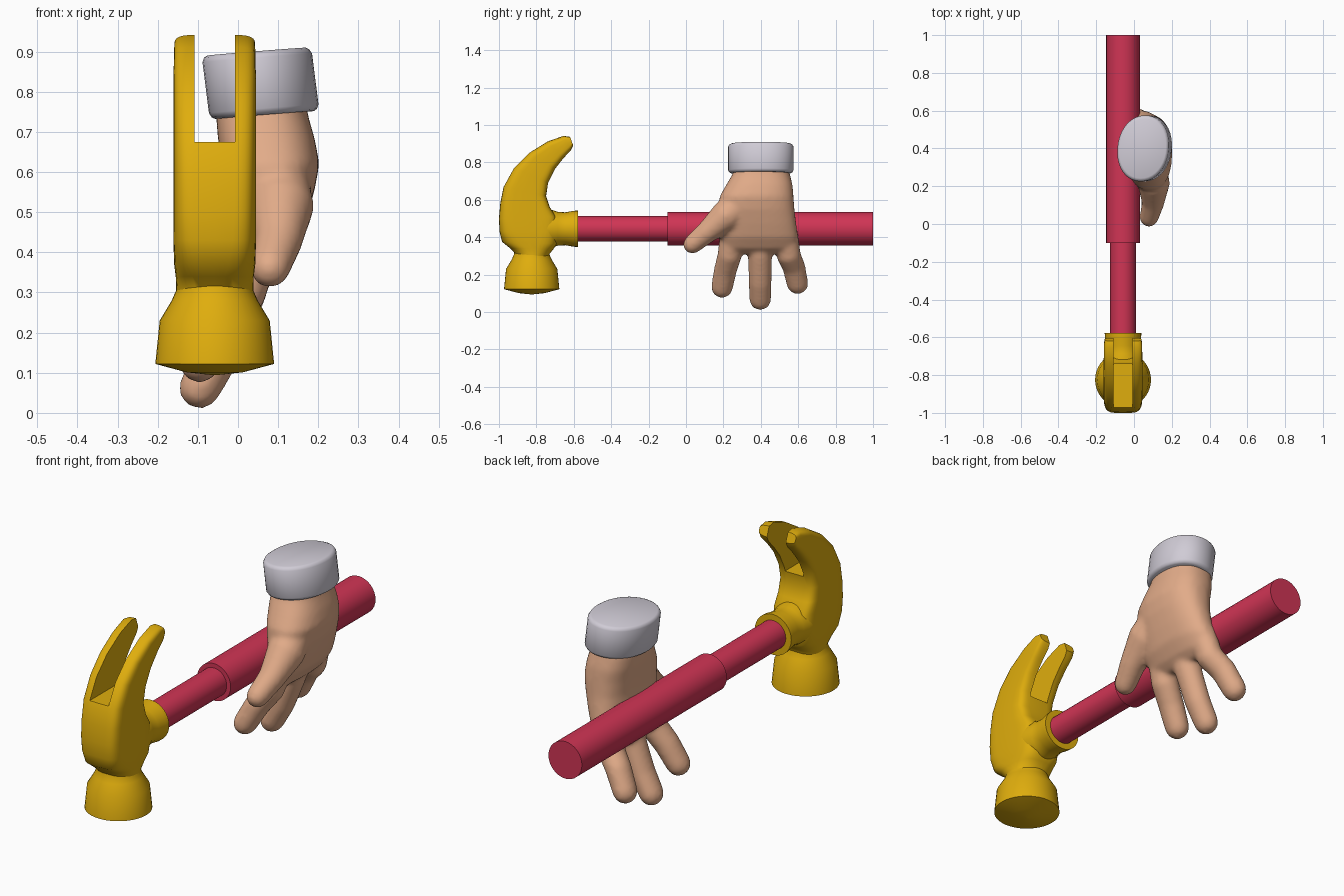
import bpy, bmesh, math
from mathutils import Vector

if "Cube" in bpy.data.objects:
    bpy.data.objects.remove(bpy.data.objects["Cube"])


def material(name, rgb):
    m = bpy.data.materials.new(name)
    m.diffuse_color = (*rgb, 1)
    m.use_nodes = True
    m.node_tree.nodes["Principled BSDF"].inputs["Base Color"].default_value = m.diffuse_color
    return m


GOLD = material("gold", (0.74, 0.42, 0.004))
RED = material("red", (0.63, 0.035, 0.09))
SKIN = material("skin", (0.76, 0.41, 0.25))
WHITE = material("cuff white", (0.63, 0.60, 0.67))
CX, CZ = -0.058, 0.445          # handle axis


def loft(name, sections, mat, n=32):
    """Each section is (centre, half axis u, half axis v, superellipse power)."""
    bm = bmesh.new()
    rings = []
    for c, u, v, p in sections:
        ring = []
        for i in range(n):
            a = 2 * math.pi * i / n
            s, t = math.cos(a), math.sin(a)
            s = math.copysign(abs(s) ** (2 / p), s)
            t = math.copysign(abs(t) ** (2 / p), t)
            ring.append(bm.verts.new(Vector(c) + Vector(u) * s + Vector(v) * t))
        rings.append(ring)
    for r, q in zip(rings, rings[1:]):
        for i in range(n):
            j = (i + 1) % n
            bm.faces.new((r[i], r[j], q[j], q[i]))
    bm.faces.new(rings[0][::-1])
    bm.faces.new(rings[-1])
    bmesh.ops.recalc_face_normals(bm, faces=bm.faces)
    me = bpy.data.meshes.new(name)
    bm.to_mesh(me)
    bm.free()
    me.materials.append(mat)
    ob = bpy.data.objects.new(name, me)
    bpy.context.collection.objects.link(ob)
    return ob


def activate(ob):
    bpy.ops.object.select_all(action='DESELECT')
    ob.select_set(True)
    bpy.context.view_layer.objects.active = ob


def smooth(ob, deg=35):
    activate(ob)
    bpy.ops.object.shade_smooth_by_angle(angle=math.radians(deg))


def apply_mod(ob, kind, **props):
    activate(ob)
    m = ob.modifiers.new(kind, kind)
    for k, v in props.items():
        setattr(m, k, v)
    bpy.ops.object.modifier_apply(modifier=m.name)


def merge(name, parts):
    activate(parts[0])
    for p in parts:
        p.select_set(True)
    bpy.ops.object.join()
    parts[0].name = name
    return parts[0]


def rod(name, profile, mat):
    """Round part along y from (y, radius) pairs."""
    return loft(name, [((CX, y, CZ), (r, 0, 0), (0, 0, r), 2) for y, r in profile], mat)


# Handle and thicker grip
smooth(rod("handle", [(-0.7, 0.068), (-0.05, 0.068)], RED))
smooth(rod("grip", [(-0.1, 0.089), (1.0, 0.089)], RED))

# Head body and claw: front point, back point, half width, squareness
HEAD = [((-0.91, 0.26), (-0.735, 0.26), 0.098, 2),
        ((-0.912, 0.31), (-0.73, 0.31), 0.096, 2.2),
        ((-0.94, 0.34), (-0.71, 0.335), 0.097, 2.8),
        ((-0.983, 0.375), (-0.69, 0.365), 0.101, 3.6),
        ((-0.997, 0.43), (-0.685, 0.43), 0.103, 4.5),
        ((-1.0, 0.50), (-0.695, 0.51), 0.103, 5),
        ((-0.993, 0.58), (-0.728, 0.56), 0.103, 5),
        ((-0.975, 0.67), (-0.748, 0.62), 0.103, 5),
        ((-0.92, 0.77), (-0.737, 0.69), 0.103, 5),
        ((-0.84, 0.85), (-0.70, 0.765), 0.103, 5),
        ((-0.74, 0.912), (-0.655, 0.822), 0.102, 5),
        ((-0.655, 0.942), (-0.615, 0.865), 0.101, 5),
        ((-0.62, 0.937), (-0.603, 0.89), 0.097, 4)]
secs = []
for (y0, z0), (y1, z1), w, p in HEAD:
    secs.append(((CX, (y0 + y1) / 2, (z0 + z1) / 2), (w, 0, 0),
                 (0, (y0 - y1) / 2, (z0 - z1) / 2), p))
head = loft("hammer_head", secs, GOLD, 40)

# Slot between the claw prongs
bpy.ops.mesh.primitive_cube_add(size=1, location=(CX, -0.8, 0.875))
cutter = bpy.context.object
cutter.scale = (0.1, 0.8, 0.4)
bpy.context.view_layer.update()
apply_mod(head, 'BOOLEAN', object=cutter, operation='DIFFERENCE', solver='EXACT')
bpy.data.objects.remove(cutter)
smooth(head, 40)

# Striking face with a shallow dome underneath
POLL = [(0.094, 0.004), (0.101, 0.07), (0.122, 0.148), (0.23, 0.137),
        (0.28, 0.107), (0.31, 0.094), (0.34, 0.09)]
smooth(loft("striking_face", [((CX, -0.825, z), (r, 0, 0), (0, r, 0), 2)
                              for z, r in POLL], GOLD, 40))

# Flared socket holding the handle
smooth(rod("handle_socket", [(-0.78, 0.1), (-0.715, 0.1), (-0.685, 0.09), (-0.645, 0.088),
                             (-0.60, 0.096), (-0.578, 0.097)], GOLD))


# Hand: palm plus tapered digits fused into one skin
def digit(name, path, ry=1.0):
    """Round-ended limb through (x, y, z, radius) points."""
    pts = [Vector(p[:3]) for p in path]
    rads = [p[3] for p in path]
    d = (pts[-1] - pts[-2]).normalized()
    end, r = pts[-1], rads[-1]
    for a in (30, 55, 75, 87):
        pts.append(end + d * r * math.sin(math.radians(a)))
        rads.append(r * math.cos(math.radians(a)))
    out = []
    for i, (p, r) in enumerate(zip(pts, rads)):
        t = (pts[min(i + 1, len(pts) - 1)] - pts[max(i - 1, 0)]).normalized()
        u = t.cross(Vector((0, 1, 0))).normalized()
        out.append((p, u * r, u.cross(t) * r * ry, 2))
    return loft(name, out, SKIN, 20)


# z, x range, y range
PALM = [(0.80, -0.05, 0.165, 0.27, 0.54), (0.74, -0.055, 0.175, 0.25, 0.555),
        (0.68, -0.05, 0.192, 0.215, 0.57), (0.62, -0.04, 0.203, 0.18, 0.575),
        (0.55, -0.03, 0.19, 0.175, 0.58), (0.47, -0.03, 0.165, 0.185, 0.59),
        (0.40, -0.04, 0.14, 0.18, 0.60), (0.34, -0.045, 0.10, 0.185, 0.595),
        (0.31, -0.03, 0.06, 0.22, 0.56)]
palm = loft("palm", [(((a + b) / 2, (c + d) / 2, z), ((b - a) / 2, 0, 0),
                      (0, (d - c) / 2, 0), 2.4) for z, a, b, c, d in PALM], SKIN)
parts = [palm]
for name, y0, y1, ztip in (("index", 0.25, 0.192, 0.07),
                           ("middle", 0.395, 0.397, 0.005),
                           ("ring", 0.53, 0.597, 0.09)):
    parts.append(digit(name, [(0.045, y0, 0.42, 0.062),
                              (0.012, y0 * 0.7 + y1 * 0.3, 0.30, 0.059),
                              (-0.045, y0 * 0.3 + y1 * 0.7, ztip + 0.15, 0.056),
                              (-0.095, y1, ztip + 0.058, 0.053)], 1.1))
parts.append(digit("thumb", [(0.09, 0.32, 0.60, 0.085), (0.105, 0.21, 0.51, 0.085),
                             (0.10, 0.11, 0.425, 0.06), (0.08, 0.035, 0.362, 0.051)]))
hand = merge("hand", parts)
apply_mod(hand, 'REMESH', mode='VOXEL', voxel_size=0.011)
apply_mod(hand, 'SMOOTH', factor=0.5, iterations=10)
smooth(hand, 80)

# Rounded, slightly tilted cuff: height fraction and size factor
secs = []
for t, k in ((0, 0.9), (0.03, 0.96), (0.1, 1), (0.9, 1), (0.97, 0.96), (1, 0.9)):
    secs.append(((0.066 - 0.02 * t, 0.4, 0.742 + 0.158 * t),
                 (0.136 * k, 0, 0.011 * k), (0.012 * k, 0.175 * k, 0), 2.1))
smooth(loft("cuff", secs, WHITE, 40), 60)
